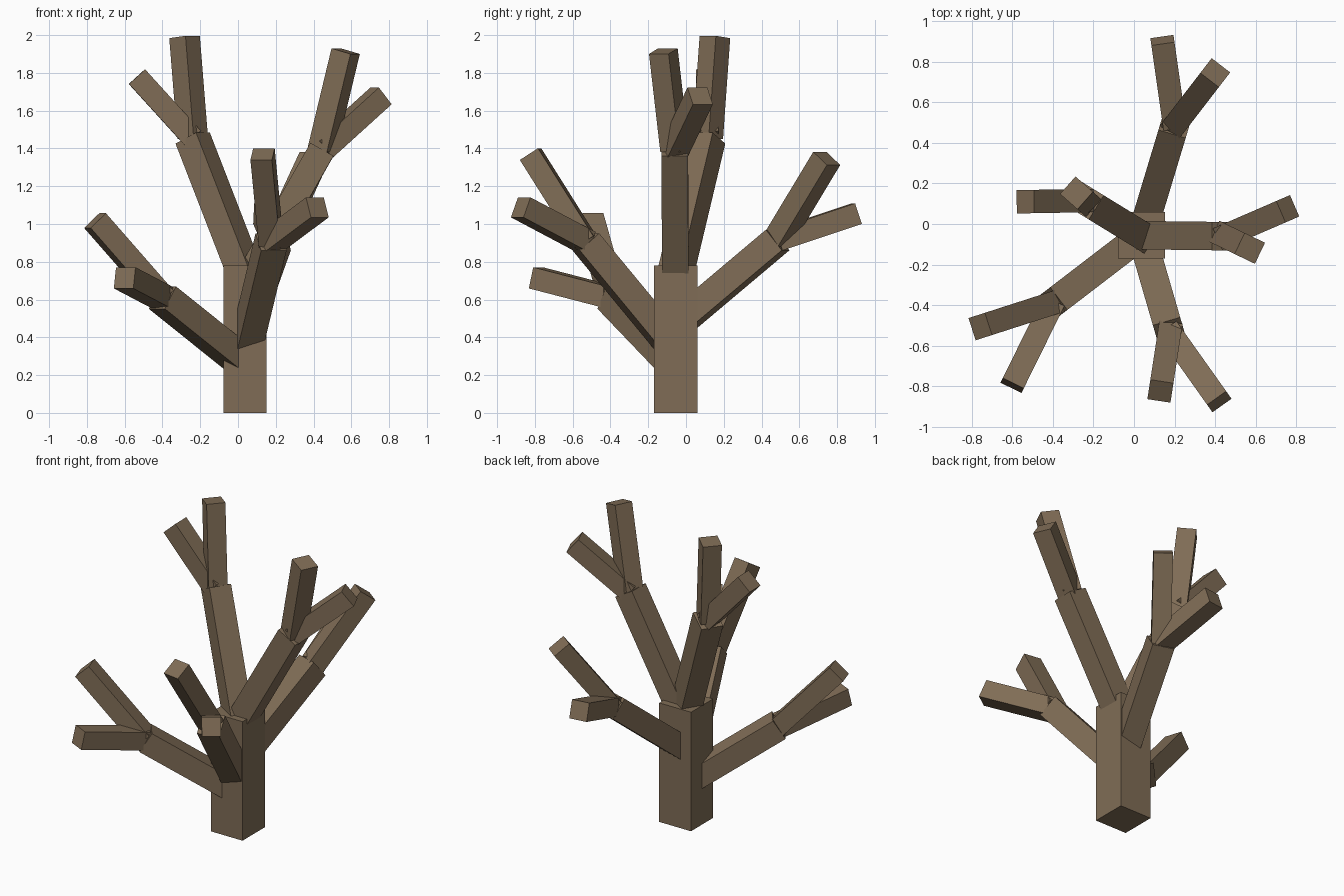
import bpy
import bmesh
from mathutils import Vector, Matrix

if "Cube" in bpy.data.objects:
    bpy.data.objects.remove(bpy.data.objects["Cube"])

bark = bpy.data.materials.new("bark brown")
bark.diffuse_color = (0.215, 0.152, 0.093, 1)
bark.use_nodes = True
bark.node_tree.nodes["Principled BSDF"].inputs["Base Color"].default_value = bark.diffuse_color


def beam(name, start, end, width):
    """Square beam from start to end, with one pair of sides kept upright."""
    a, b = Vector(start), Vector(end)
    d = (b - a).normalized()
    side = Vector((0, 0, 1)).cross(d)
    side = side.normalized() if side.length > 1e-4 else Vector((1, 0, 0))
    up = d.cross(side)
    rot = Matrix((side, up, d)).transposed().to_4x4()
    mat = Matrix.Translation((a + b) / 2) @ rot @ Matrix.Diagonal((width, width, (b - a).length, 1))
    bm = bmesh.new()
    bmesh.ops.create_cube(bm, size=1, matrix=mat)
    me = bpy.data.meshes.new(name)
    bm.to_mesh(me)
    bm.free()
    me.materials.append(bark)
    ob = bpy.data.objects.new(name, me)
    bpy.context.collection.objects.link(ob)


# Trunk
TX, TY = 0.037, -0.055
beam("trunk", (TX, TY, 0), (TX, TY, 0.78), 0.23)

# Branches: height on trunk, fork point, two twig tips
branches = {
    "upper_left": (0.74, (-0.24, 0.115, 1.455), [(-0.535, 0.11, 1.78), (-0.283, 0.153, 1.99)]),
    "upper_right": (0.68, (0.445, -0.06, 1.395), [(0.57, -0.12, 1.915), (0.757, 0.075, 1.678)]),
    "back": (0.46, (0.20, 0.485, 0.915), [(0.14, 0.905, 1.055), (0.40, 0.745, 1.347)]),
    "front_right": (0.33, (0.175, -0.53, 0.905), [(0.13, -0.823, 1.37), (0.42, -0.875, 1.088)]),
    "front_left": (0.26, (-0.40, -0.39, 0.61), [(-0.60, -0.795, 0.715), (-0.757, -0.505, 1.018)]),
}
for name, (z, fork, tips) in branches.items():
    beam(name + "_branch", (TX, TY, z), fork, 0.14)
    for i, tip in enumerate(tips, 1):
        beam(f"{name}_twig_{i}", fork, tip, 0.115)
